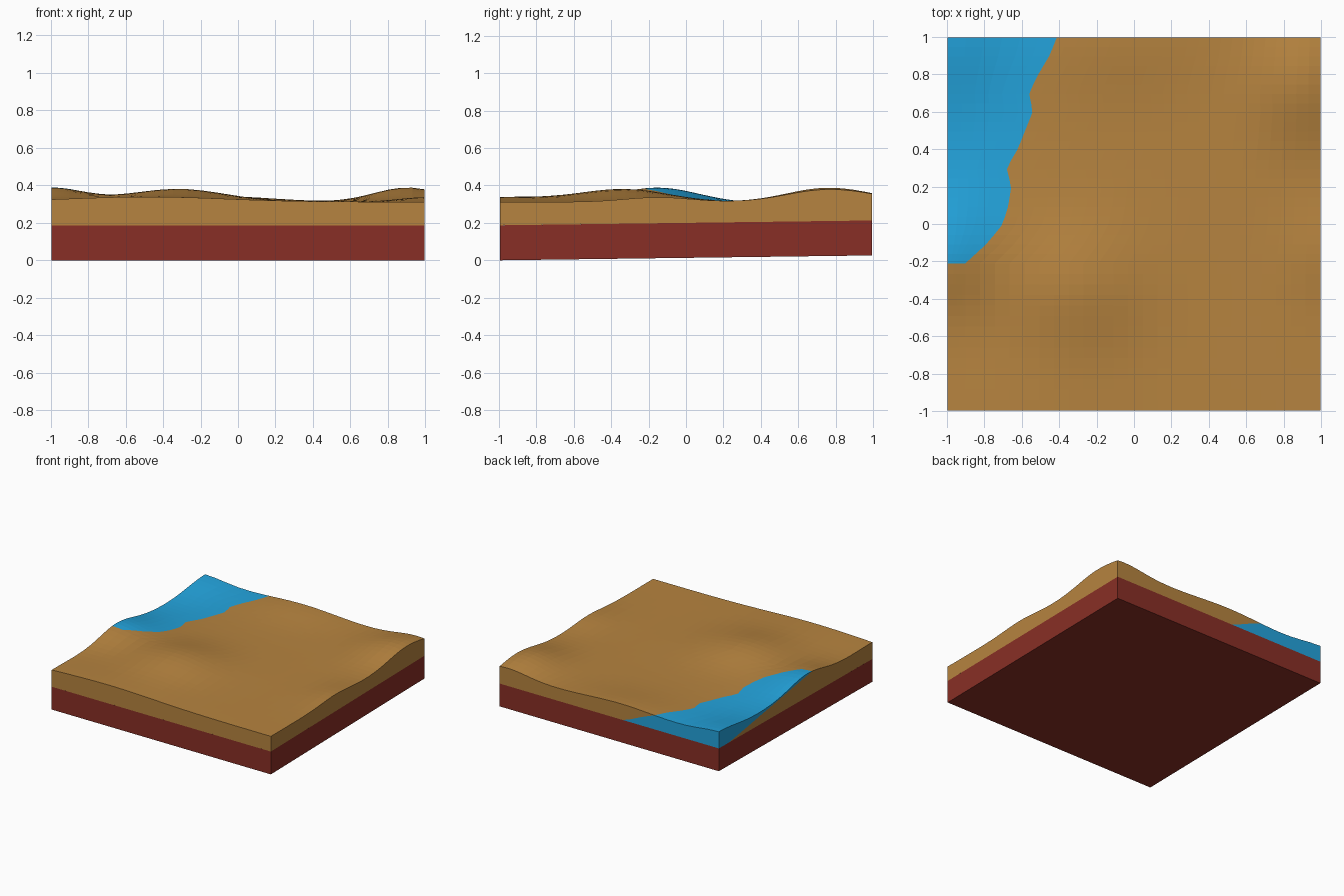
import bpy, bmesh, math

if "Cube" in bpy.data.objects:
    bpy.data.objects.remove(bpy.data.objects["Cube"])

def material(name, rgb):
    m = bpy.data.materials.new(name)
    m.diffuse_color = (*rgb, 1)
    m.use_nodes = True
    m.node_tree.nodes["Principled BSDF"].inputs["Base Color"].default_value = m.diffuse_color
    return m

SAND = material("sand brown", (0.47, 0.23, 0.05))
WATER = material("water blue", (0.017, 0.37, 0.72))
CLAY = material("clay red", (0.25, 0.028, 0.019))

E = 0.995          # half width of the tile
SHORE_Y = -0.21    # front end of the water

def tilt(y):       # the tile rises slightly towards the back
    return 0.013 * (y + 1)

def seam(y):       # boundary between clay and the upper layer
    return 0.187 + tilt(y)

# hills: x, y, height, x radius, y radius
HILLS = [(-1, -0.15, 0.075, 0.26, 0.30), (-0.32, -0.33, 0.068, 0.36, 0.34),
         (-0.5, -1, 0.026, 0.6, 0.4), (0.9, 0.75, 0.075, 0.25, 0.30),
         (1, -0.15, 0.025, 0.2, 0.25), (-0.1, 1, 0.03, 0.4, 0.3),
         (-1, 1, 0.038, 0.25, 0.3), (-0.85, 0.5, -0.01, 0.3, 0.3),
         (1, 1, 0.01, 0.2, 0.2)]

def height(x, y):
    return 0.312 + sum(h * math.exp(-((x - a) / r) ** 2 - ((y - b) / s) ** 2)
                       for a, b, h, r, s in HILLS)

# shoreline x at given y
SHORE = [(-0.21, -0.9), (-0.1, -0.78), (0, -0.70), (0.1, -0.67), (0.2, -0.655),
         (0.3, -0.68), (0.4, -0.62), (0.5, -0.58), (0.6, -0.54), (0.7, -0.56),
         (0.8, -0.51), (0.9, -0.45), (1, -0.41)]

def shore(y):
    if y <= SHORE_Y:
        return -0.9
    for (y0, x0), (y1, x1) in zip(SHORE, SHORE[1:]):
        if y <= y1:
            return x0 + (x1 - x0) * (y - y0) / (y1 - y0)
    return SHORE[-1][1]

def spread(a, b, n):
    return [a + (b - a) * i / n for i in range(n + 1)]

ys = spread(-E, SHORE_Y, 14) + spread(SHORE_Y, E, 24)[1:]

def columns(y):
    s = shore(y)
    return spread(-E, s, 6) + spread(s, E, 24)[1:]

def finish(bm, name, mats):
    bmesh.ops.remove_doubles(bm, verts=bm.verts, dist=0.0003)
    bmesh.ops.dissolve_degenerate(bm, edges=bm.edges, dist=0.0002)
    me = bpy.data.meshes.new(name)
    bm.to_mesh(me)
    bm.free()
    for m in mats:
        me.materials.append(m)
    ob = bpy.data.objects.new(name, me)
    bpy.context.collection.objects.link(ob)
    return ob

# --- upper layer: rolling ground with a water patch ---
bm = bmesh.new()
grid = [[bm.verts.new((x, y, height(x, y))) for x in columns(y)] for y in ys]
for j in range(len(ys) - 1):
    for i in range(30):
        f = bm.faces.new((grid[j][i], grid[j][i + 1], grid[j + 1][i + 1], grid[j + 1][i]))
        f.material_index = 1 if i < 6 and ys[j] > SHORE_Y - 1e-6 else 0

def wall(pts, split, low, high):
    """Side wall under a run of edge points, in two colours either side of split."""
    cols = []
    for x, y, z in pts:
        b = seam(y)
        m = min(max(split(x, y, z), b), z)
        cols.append((b, m, z))
    for k in range(len(pts) - 1):
        (xa, ya, _), (xb, yb, _) = pts[k], pts[k + 1]
        for n, mat in ((0, low), (1, high)):
            a0, a1, b0, b1 = cols[k][n], cols[k][n + 1], cols[k + 1][n], cols[k + 1][n + 1]
            if a1 - a0 + b1 - b0 < 0.001:
                continue
            co = [(xa, ya, a0), (xb, yb, b0)]
            if b1 - b0 > 0.0005:
                co.append((xb, yb, b1))
            if a1 - a0 > 0.0005:
                co.append((xa, ya, a1))
            f = bm.faces.new([bm.verts.new(c) for c in co])
            f.material_index = mat

def edge(verts):
    return [tuple(v.co) for v in verts]

def left_split(x, y, z):       # sand wedge below the water on the left
    return z if y <= SHORE_Y else 0.21 + (0.87 - y) / 1.08 * 0.175

def back_split(x, y, z):       # water running down and right on the back
    b = seam(y)
    return z - (z - b) * min(max((x + 0.41) / 0.27, 0), 1)

plain = lambda x, y, z: seam(y)
wall(edge(grid[0]), plain, 0, 0)
wall(edge([r[-1] for r in grid]), plain, 0, 0)
wall(edge(reversed(grid[-1])), back_split, 1, 0)
wall(edge([r[0] for r in reversed(grid)]), left_split, 0, 1)
finish(bm, "ground_layer", [SAND, WATER])

# --- lower layer: slightly tilted clay slab ---
bm = bmesh.new()
bmesh.ops.create_cube(bm, size=2)
for v in bm.verts:
    x, y, z = v.co
    v.co = (x * E, y * E, seam(y) if z > 0 else tilt(y))
finish(bm, "clay_base", [CLAY])
